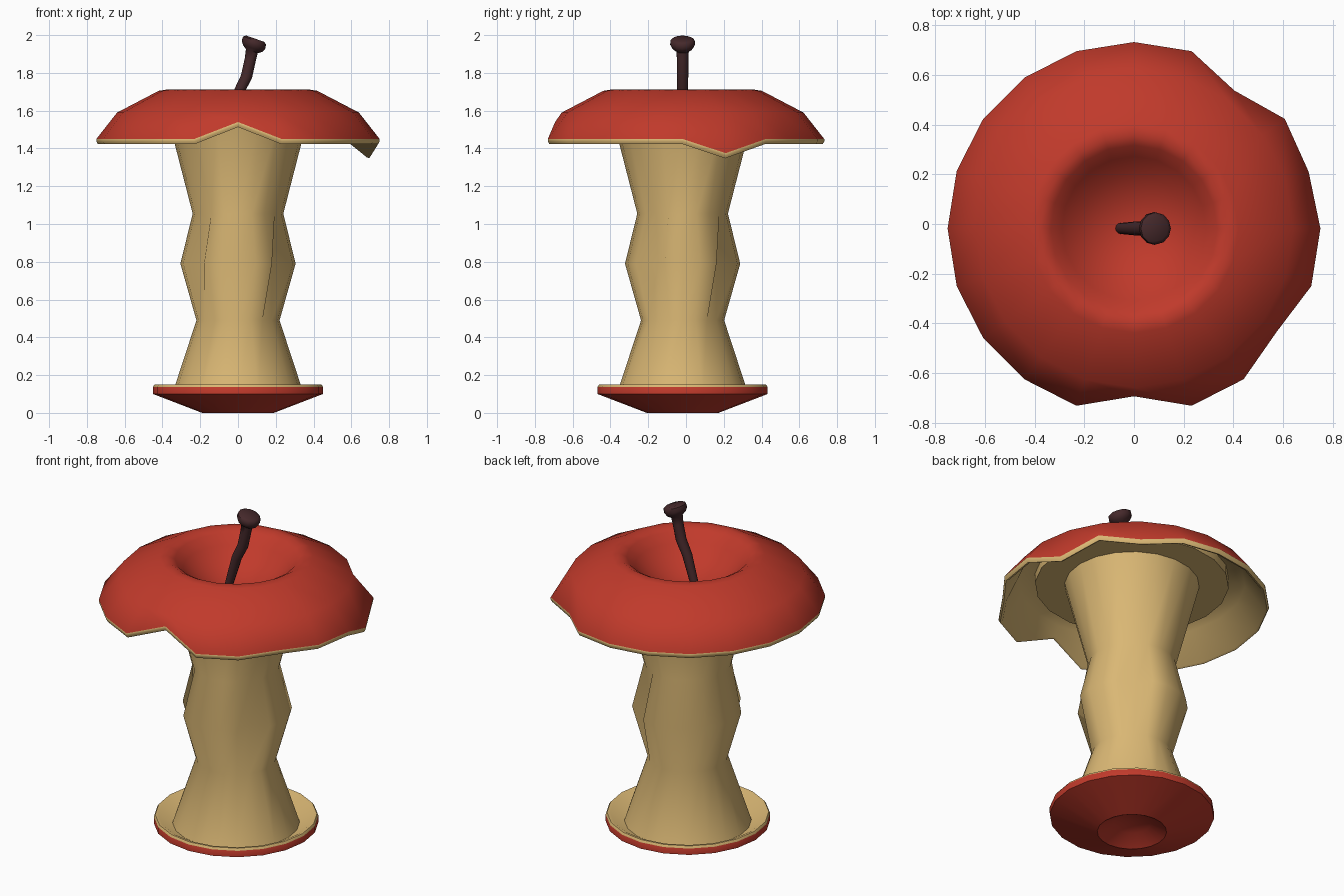
import bpy, bmesh, math
from mathutils import Vector

if "Cube" in bpy.data.objects:
    bpy.data.objects.remove(bpy.data.objects["Cube"])

CY = -0.018   # centre line of the fruit
N = 20        # sides around


def material(name, rgb):
    m = bpy.data.materials.new(name)
    m.diffuse_color = (*rgb, 1)
    m.use_nodes = True
    m.node_tree.nodes["Principled BSDF"].inputs["Base Color"].default_value = m.diffuse_color
    return m


RED = material("red_skin", (0.53, 0.042, 0.024))
FLESH = material("cream_flesh", (0.70, 0.475, 0.175))
BROWN = material("brown_stem", (0.060, 0.022, 0.024))


def finish(bm, name, mats, angle):
    bmesh.ops.remove_doubles(bm, verts=bm.verts, dist=1e-5)
    bmesh.ops.recalc_face_normals(bm, faces=bm.faces)
    me = bpy.data.meshes.new(name)
    bm.to_mesh(me)
    bm.free()
    for m in mats:
        me.materials.append(m)
    me.shade_smooth()
    me.set_sharp_from_angle(angle=math.radians(angle))
    ob = bpy.data.objects.new(name, me)
    bpy.context.collection.objects.link(ob)
    return ob


def lathe(name, profile, mats, flesh_from=None, bites=None, bite_rings=(), angle=45):
    """Spin (r, z) points; bites = {side: (radius factor, z shift)} on bite_rings."""
    bm = bmesh.new()
    bites = bites or {}
    rings = []
    for j, (r, z) in enumerate(profile):
        ring = []
        for i in range(N):
            k, dz = bites.get(i, (1, 0)) if j in bite_rings else (1, 0)
            a = 2 * math.pi * i / N
            ring.append(bm.verts.new((r * k * math.cos(a), CY + r * k * math.sin(a), z + dz)))
        rings.append(ring)
    for j in range(len(rings) - 1):
        for i in range(N):
            n = (i + 1) % N
            a, b, c, d = rings[j][i], rings[j][n], rings[j + 1][n], rings[j + 1][i]
            if profile[j][0] == 0:
                f = bm.faces.new((a, c, d))
            elif profile[j + 1][0] == 0:
                f = bm.faces.new((a, b, c))
            else:
                f = bm.faces.new((a, b, c, d))
            if flesh_from is not None and j >= flesh_from:
                f.material_index = 1
    return finish(bm, name, mats, angle)


# Top cap: red dome with a rounded dimple, cream lip, thin inner wall and flat plug
lathe("top_cap",
      [(0, 1.50), (0.12, 1.52), (0.22, 1.575), (0.29, 1.64), (0.335, 1.69), (0.375, 1.712),
       (0.42, 1.705), (0.64, 1.59), (0.75, 1.45),
       (0.75, 1.437), (0.742, 1.423), (0.728, 1.428),
       (0.62, 1.572), (0.53, 1.61), (0.53, 1.555), (0.34, 1.555)],
      [RED, FLESH], flesh_from=8,
      bites={15: (0.90, 0.09), 1: (0.985, -0.075), 3: (0.915, 0), 18: (0.945, 0)},
      bite_rings=(8, 9, 10, 11))

# Core column, with a few pinched places on the middle bulge
lathe("core",
      [(0.348, 0.10), (0.22, 0.49), (0.305, 0.79), (0.24, 1.055), (0.37, 1.56)],
      [FLESH], bites={3: (0.72, 0), 12: (0.76, 0), 18: (0.72, 0)}, bite_rings=(2,), angle=50)

# Bottom cup: red outside, cream rim and inside
lathe("bottom_cup",
      [(0, 0.065), (0.10, 0.05), (0.19, 0), (0.45, 0.10), (0.45, 0.138),
       (0.442, 0.15), (0.425, 0.148), (0.345, 0.10), (0, 0.10)],
      [RED, FLESH], flesh_from=4)

# Stem: bent tapering tube ending in a tilted knob
tilt = Vector((0.33, 0, 0.94)).normalized()
path = [(-0.055, 1.50, 0.022), (0.005, 1.70, 0.028), (0.045, 1.78, 0.030),
        (0.065, 1.87, 0.030), (0.073, 1.915, 0.033), (0.078, 1.93, 0.055),
        (0.082, 1.95, 0.066), (0.088, 1.972, 0.064), (0.091, 1.981, 0.05)]
bm = bmesh.new()
S = 12
rings = []
for j, (x, z, r) in enumerate(path):
    d = Vector((0.3, 0, 1)).normalized() if j < 4 else tilt
    u = Vector((d.z, 0, -d.x))
    c = Vector((x, CY, z))
    rings.append([bm.verts.new(c + r * (u * math.cos(t) + Vector((0, 1, 0)) * math.sin(t)))
                  for t in (2 * math.pi * i / S for i in range(S))])
for lo, hi in zip(rings, rings[1:]):
    for i in range(S):
        n = (i + 1) % S
        bm.faces.new((lo[i], lo[n], hi[n], hi[i]))
bm.faces.new(rings[0][::-1])
bm.faces.new(rings[-1])
finish(bm, "stem", [BROWN], 50)
